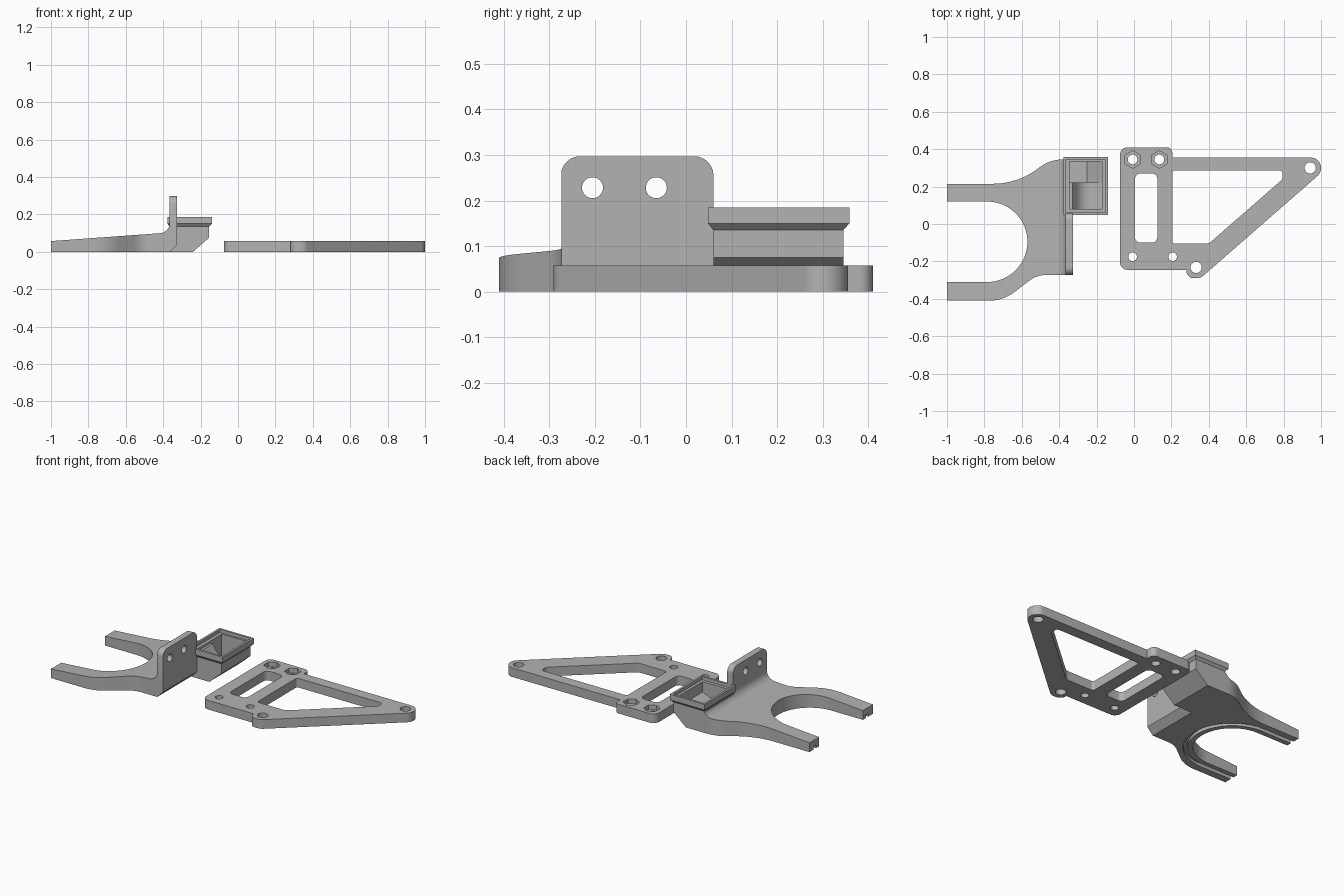
import bpy, bmesh, math
from mathutils import Vector

cube = bpy.data.objects.get("Cube")
if cube:
    bpy.data.objects.remove(cube, do_unlink=True)

grey = bpy.data.materials.new("matte_grey")
grey.use_nodes = True
GREY = (0.45, 0.45, 0.45, 1)
grey.diffuse_color = GREY
grey.node_tree.nodes["Principled BSDF"].inputs["Base Color"].default_value = GREY


def fillet(corners, steps=12):
    """Turn (a, b, radius) corners into an outline with rounded corners."""
    out = []
    n = len(corners)
    for i, c in enumerate(corners):
        p = Vector(c[:2])
        r = c[2] if len(c) > 2 else 0
        if not r:
            out.append(p)
            continue
        u = (Vector(corners[i - 1][:2]) - p).normalized()
        v = (Vector(corners[(i + 1) % n][:2]) - p).normalized()
        half = u.angle(v) / 2
        centre = p + (u + v).normalized() * (r / math.sin(half))
        start = p + u * (r / math.tan(half)) - centre
        end = p + v * (r / math.tan(half)) - centre
        sweep = math.atan2(start.x * end.y - start.y * end.x, start.dot(end))
        for k in range(steps + 1):
            t = sweep * k / steps
            out.append(centre + Vector((start.x * math.cos(t) - start.y * math.sin(t),
                                        start.x * math.sin(t) + start.y * math.cos(t))))
    return out


def circle(a, b, r, n=32):
    return [Vector((a + r * math.cos(math.tau * k / n + math.pi / 2),
                    b + r * math.sin(math.tau * k / n + math.pi / 2))) for k in range(n)]


def prism(name, outline, lo, hi, axis="z"):
    """Extrude a closed outline between two heights along an axis."""
    place = {"z": lambda p, h: (p[0], p[1], h),
             "y": lambda p, h: (p[0], h, p[1]),
             "x": lambda p, h: (h, p[0], p[1])}[axis]
    bm = bmesh.new()
    bottom = [bm.verts.new(place(p, lo)) for p in outline]
    top = [bm.verts.new(place(p, hi)) for p in outline]
    bm.faces.new(bottom)
    bm.faces.new(top)
    for i in range(len(outline)):
        bm.faces.new((bottom[i - 1], bottom[i], top[i], top[i - 1]))
    bmesh.ops.recalc_face_normals(bm, faces=bm.faces)
    mesh = bpy.data.meshes.new(name)
    bm.to_mesh(mesh)
    bm.free()
    mesh.materials.append(grey)
    obj = bpy.data.objects.new(name, mesh)
    bpy.context.collection.objects.link(obj)
    return obj


def activate(obj):
    bpy.ops.object.select_all(action="DESELECT")
    obj.select_set(True)
    bpy.context.view_layer.objects.active = obj


def combine(obj, tool, operation="DIFFERENCE"):
    activate(obj)
    mod = obj.modifiers.new("combine", "BOOLEAN")
    mod.operation, mod.solver, mod.object = operation, "EXACT", tool
    bpy.ops.object.modifier_apply(modifier=mod.name)
    bpy.data.objects.remove(tool, do_unlink=True)


def rect(a0, a1, b0, b1, r=0):
    return fillet([(a0, b0, r), (a1, b0, r), (a1, b1, r), (a0, b1, r)])


# Triangular mounting plate
THICK = 0.057
plate = prism("triangular_plate", fillet([
    (-0.075, -0.245, 0.04), (0.28, -0.245), (0.28, -0.29, 0.04), (0.355, -0.29, 0.055),
    (1, 0.273, 0.055), (1, 0.355, 0.055), (0.205, 0.355), (0.205, 0.41, 0.03),
    (-0.075, 0.41, 0.04)]), 0, THICK)

# Plate slot and triangular window
windows = [rect(0.005, 0.125, -0.1, 0.27, 0.03),
           fillet([(0.205, -0.105, 0.015), (0.4, -0.105, 0.05), (0.795, 0.24, 0.03),
                   (0.795, 0.287, 0.02), (0.205, 0.287, 0.015)])]
for w in windows:
    combine(plate, prism("cutter", w, -0.1, 0.2))

# Plate bolt holes and hexagonal nut pockets
for x, y, r in [(-0.007, -0.175, 0.023), (0.207, -0.175, 0.023), (0.332, -0.232, 0.03),
                (0.942, 0.3, 0.03), (-0.007, 0.345, 0.026), (0.135, 0.345, 0.026)]:
    combine(plate, prism("cutter", circle(x, y, r), -0.1, 0.2))
for x in (-0.007, 0.135):
    combine(plate, prism("cutter", circle(x, 0.345, 0.047, 6), 0.028, 0.2))

# Fork body: plan outline trimmed by its side and end profiles
fork = prism("fork_bracket", fillet([
    (-1, -0.41), (-0.7, -0.41, 0.22), (-0.52, -0.273, 0.14), (-0.325, -0.273),
    (-0.325, 0.345), (-0.45, 0.345, 0.2), (-0.62, 0.215, 0.4), (-1, 0.215)]), -0.05, 0.4)
combine(fork, prism("trim", fillet([
    (-1.1, 0), (-0.365, 0), (-0.325, 0.04), (-0.325, 0.297), (-0.365, 0.297),
    (-0.365, 0.103, 0.055), (-1.1, 0.05)]), -0.6, 0.6, "y"), "INTERSECT")
combine(fork, prism("trim", fillet([
    (-0.5, -0.1), (0.5, -0.1), (0.5, 0.13), (0.06, 0.13), (0.06, 0.297, 0.042),
    (-0.274, 0.297, 0.042), (-0.274, 0.13), (-0.5, 0.13)]), -1.2, 0.2, "x"), "INTERSECT")


# Fork opening, with a narrow groove underneath that follows it
def opening(offset):
    lo, hi, right, r = -0.31 - offset, 0.12 + offset, -0.57 + offset, 0.2149 + offset
    return fillet([(-1.1, lo), (right, lo, r), (right, hi, r), (-1.1, hi)], 24)


combine(fork, prism("cutter", opening(0), -0.1, 0.4))
combine(fork, prism("cutter", opening(0.055) + opening(0.03)[::-1], -0.1, 0.02))

# Upright bolt holes
for y in (-0.205, -0.065):
    combine(fork, prism("cutter", circle(y, 0.228, 0.023), -0.5, -0.2, "x"))

# Tray body and flared rim
combine(fork, prism("tray", [(-0.365, 0), (-0.24, 0), (-0.155, 0.075), (-0.155, 0.15),
                             (-0.365, 0.15)], 0.06, 0.345, "y"), "UNION")
rim = prism("rim", rect(-0.378, -0.14, 0.048, 0.358), 0.15, 0.185)
flare = prism("flare", rect(-0.378, -0.14, 0.048, 0.358), 0.135, 0.15)
for v in flare.data.vertices:
    if v.co.z < 0.14:
        v.co.x = -0.365 if v.co.x < -0.25 else -0.155
        v.co.y = 0.06 if v.co.y < 0.2 else 0.345
combine(rim, flare, "UNION")
combine(fork, rim, "UNION")

# Tray recess: shallow step, deep rear bay and curved front ramp
combine(fork, prism("cutter", rect(-0.365, -0.153, 0.061, 0.345), 0.165, 0.25))
combine(fork, prism("cutter", [(-0.345, 0.25), (-0.345, 0.03), (-0.25, 0.03), (-0.17, 0.1),
                               (-0.17, 0.25)], 0.222, 0.333, "y"))
combine(fork, prism("cutter", fillet([(-0.345, 0.25), (-0.345, 0.15), (-0.33, 0.15),
                                      (-0.27, 0.06, 0.08), (-0.17, 0.1), (-0.17, 0.25)]),
                    0.08, 0.2221, "y"))

# Smooth curved walls, crisp edges
for obj in (plate, fork):
    activate(obj)
    bpy.ops.object.shade_smooth_by_angle(angle=math.radians(30))
